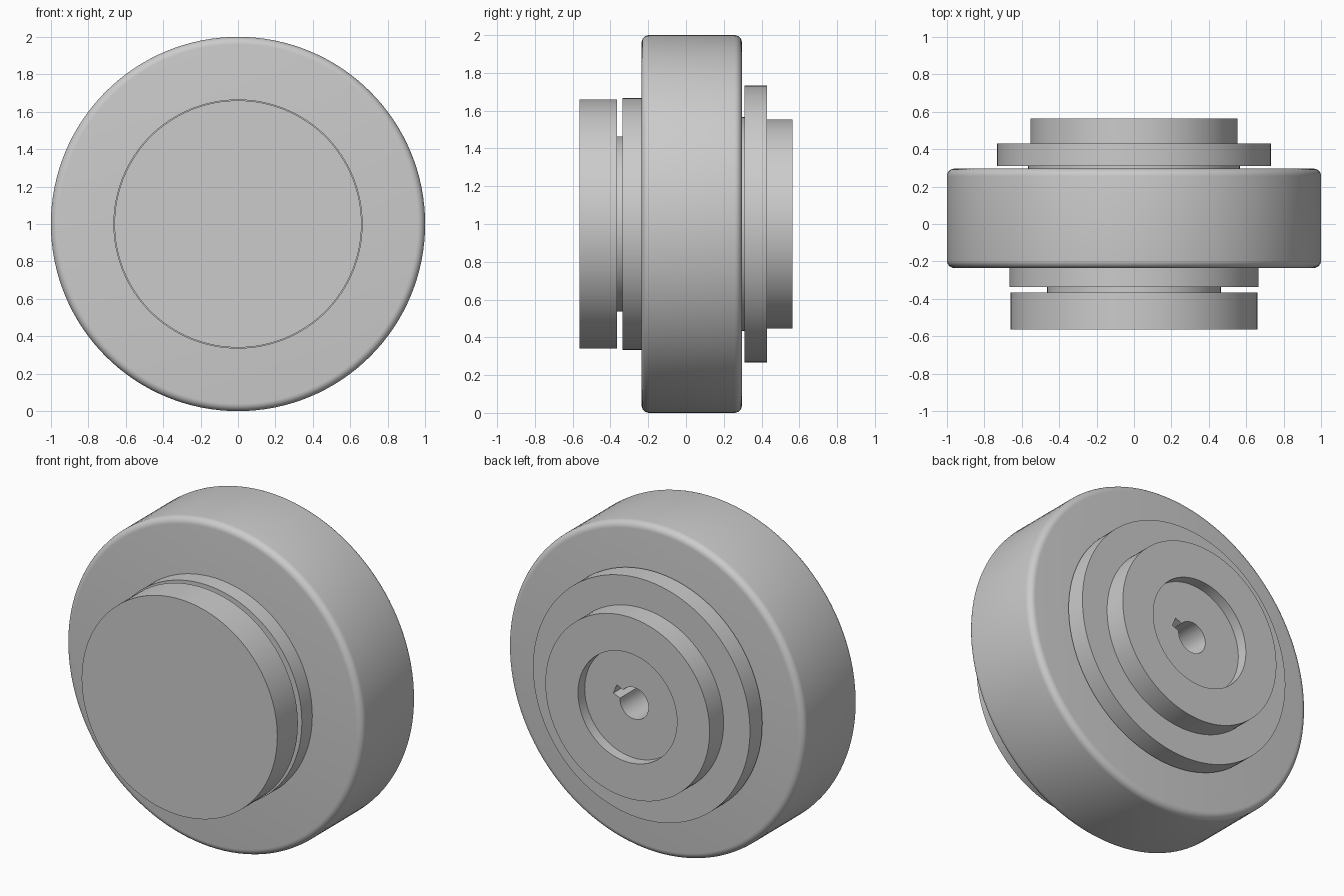
import bpy, bmesh, math
from mathutils import Matrix, Vector

if "Cube" in bpy.data.objects:
    bpy.data.objects.remove(bpy.data.objects["Cube"], do_unlink=True)

SEGMENTS = 128
CENTRE = Vector((0, 0, 1))

grey = bpy.data.materials.new("plain grey")
grey.use_nodes = True
colour = (0.6, 0.6, 0.6, 1)
grey.diffuse_color = colour
grey.node_tree.nodes["Principled BSDF"].inputs["Base Color"].default_value = colour


def add_object(name, bm):
    bmesh.ops.recalc_face_normals(bm, faces=bm.faces)
    mesh = bpy.data.meshes.new(name)
    bm.to_mesh(mesh)
    bm.free()
    mesh.materials.append(grey)
    obj = bpy.data.objects.new(name, mesh)
    obj.location = CENTRE
    bpy.context.collection.objects.link(obj)
    return obj


def disc(name, radius, front, back, fillet=0.0):
    """Solid disc along the y axis, with optional rounded rims."""
    bm = bmesh.new()
    bmesh.ops.create_cone(bm, cap_ends=True, segments=SEGMENTS, radius1=radius,
                          radius2=radius, depth=back - front)
    if fillet:
        rims = [e for e in bm.edges if abs(e.verts[0].co.z - e.verts[1].co.z) < 0.001]
        bmesh.ops.bevel(bm, geom=rims, offset=fillet, segments=6, profile=0.5,
                        affect='EDGES')
    place = Matrix.Translation((0, (front + back) / 2, 0)) @ Matrix.Rotation(-math.pi / 2, 4, 'X')
    bm.transform(place)
    return add_object(name, bm)


def make_active(obj):
    bpy.ops.object.select_all(action='DESELECT')
    obj.select_set(True)
    bpy.context.view_layer.objects.active = obj


def cut(obj, cutter):
    mod = obj.modifiers.new("cut", 'BOOLEAN')
    mod.operation = 'DIFFERENCE'
    mod.solver = 'EXACT'
    mod.object = cutter
    make_active(obj)
    bpy.ops.object.modifier_apply(modifier=mod.name)


# Front side: disc, narrow neck and flange
front = [disc("front_disc", 0.66, -0.564, -0.366),
         disc("front_neck", 0.464, -0.366, -0.336),
         disc("front_flange", 0.666, -0.336, -0.235)]

# Wheel and back side: neck, flange and hub
wheel = disc("wheel", 1.0, -0.235, 0.296, 0.04)
hub = disc("back_hub", 0.554, 0.429, 0.564)
bored = [wheel, hub,
         disc("back_neck", 0.566, 0.296, 0.31),
         disc("back_flange", 0.732, 0.31, 0.429)]

# Cutters: shallow recess, shaft bore and keyway
recess = disc("recess_cutter", 0.334, 0.499, 0.7)
bore = disc("bore_cutter", 0.096, -0.2, 0.7)
bm = bmesh.new()
bmesh.ops.create_cube(bm, size=1)
bm.transform(Matrix.Rotation(math.radians(-22), 4, 'Y')
             @ Matrix.Translation((0.07, 0.25, 0))
             @ Matrix.Diagonal((0.14, 0.9, 0.06, 1)))
keyway = add_object("keyway_cutter", bm)

cut(hub, recess)
for part in bored:
    cut(part, bore)
    cut(part, keyway)
for cutter in (recess, bore, keyway):
    bpy.data.objects.remove(cutter, do_unlink=True)

# Smooth round walls, sharp rims
for part in front + bored:
    make_active(part)
    bpy.ops.object.shade_smooth_by_angle(angle=math.radians(30))
